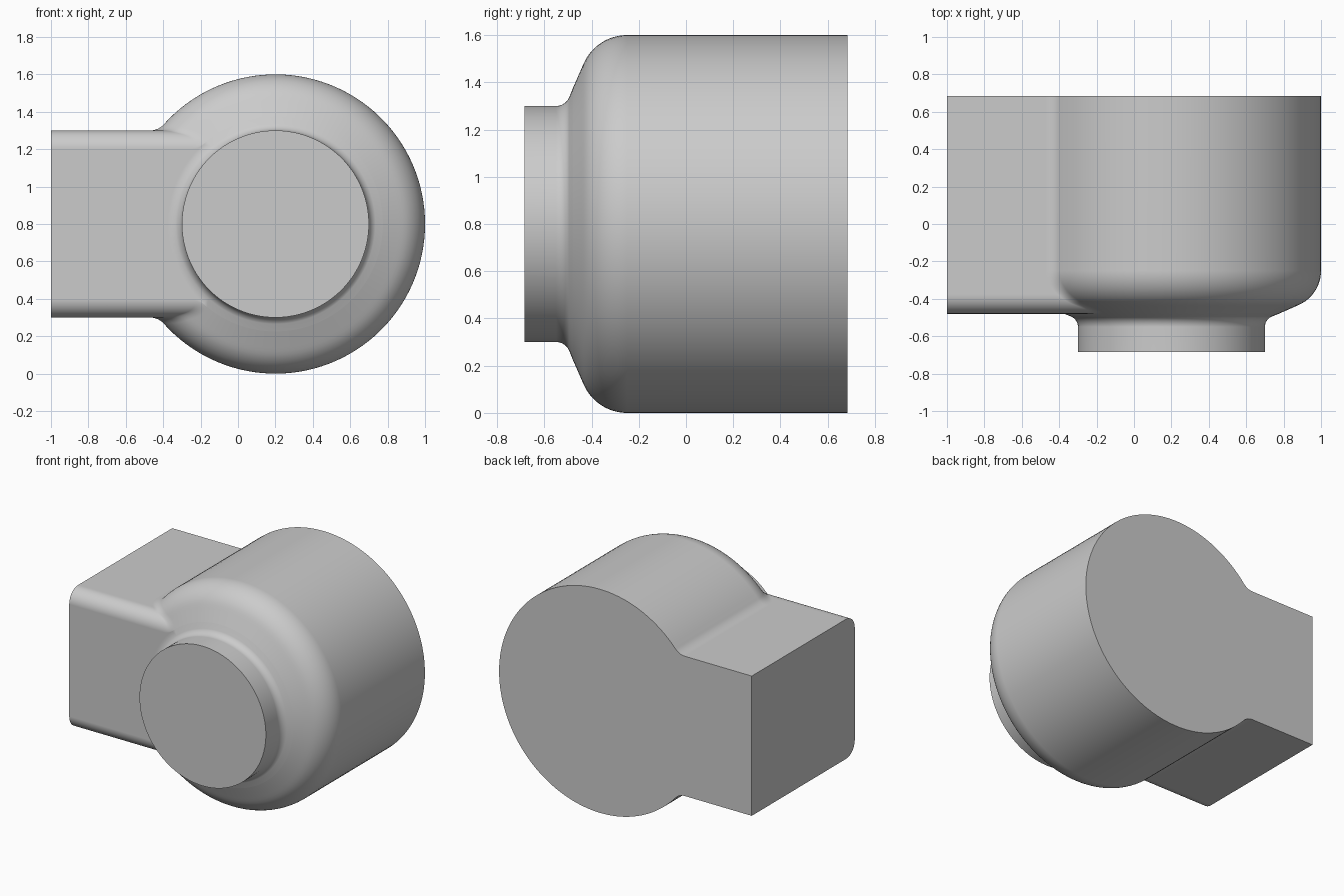
import bpy, bmesh
from math import sin, cos, asin, sqrt, pi, radians

cube = bpy.data.objects.get("Cube")
if cube:
    bpy.data.objects.remove(cube, do_unlink=True)

CX, CZ = 0.2, 0.8            # axis of the round body
BACK, FRONT = 0.685, -0.685
ARM_FRONT, ARM_END = -0.48, -1.0
ROUND = 0.1                  # arm edge rounding and crease fillet
SLOPE = radians(65)
ARC, CREASE, FLAT = 48, 10, 24


def body_radius(y):
    """Radius of the body: cylinder, rounded shoulder, then cone."""
    if y > -0.25:
        return 0.8
    if y > -0.25 - 0.2 * sin(SLOPE):
        return 0.6 + sqrt(0.04 - (y + 0.25) ** 2)
    return 0.6 + 0.2 * cos(SLOPE) + (y + 0.25 + 0.2 * sin(SLOPE)) * 2.27


def arm_half_height(y):
    """Half height of the arm, reduced along its rounded front edges."""
    d = max(0.0, ARM_FRONT + ROUND - y)
    return 0.5 - ROUND + sqrt(max(0.0, ROUND ** 2 - d ** 2))


def section(y):
    """Outline of body and arm, blended by a fillet at the crease."""
    r, h = body_radius(y), arm_half_height(y)
    reach = r + ROUND
    t = pi - asin((h + ROUND) / reach)
    fx = reach * cos(t)
    upper = [(ARM_END - CX, h)]
    for i in range(CREASE):
        a = -pi / 2 + (t - pi / 2) * i / CREASE
        upper.append((fx + ROUND * cos(a), h + ROUND + ROUND * sin(a)))
    for i in range(ARC):
        a = t * (1 - i / ARC)
        upper.append((r * cos(a), r * sin(a)))
    lower = [(x, -z) for x, z in reversed(upper)]
    return upper + [(r, 0)] + lower, t


bm = bmesh.new()


def ring(points, y):
    return [bm.verts.new((CX + x, y, CZ + z)) for x, z in points]


def bridge(a, b):
    n = len(a)
    for i in range(n):
        j = (i + 1) % n
        bm.faces.new((a[i], a[j], b[j], b[i]))


# Body and arm, lofted from back to arm front
levels = [BACK]
levels += [y for y in (-0.25 - 0.2 * sin(radians(4 * i)) for i in range(17))
           if y > ARM_FRONT + ROUND + 0.003]
levels += [ARM_FRONT + ROUND - ROUND * sin(pi / 2 * i / 14) for i in range(15)]
rings = []
for y in levels:
    outline, angle = section(y)
    rings.append(ring(outline, y))
for a, b in zip(rings, rings[1:]):
    bridge(a, b)
bm.faces.new(rings[0])

# Flat arm front, bounded by the foot of the nose
last = rings[-1]
first = 1 + CREASE
visible = last[first:len(last) - first]
r0 = body_radius(ARM_FRONT)
hidden_angles = [-angle - (2 * pi - 2 * angle) * i / FLAT for i in range(1, FLAT)]
hidden = ring([(r0 * cos(a), r0 * sin(a)) for a in hidden_angles], ARM_FRONT)
bm.faces.new(last[len(last) - first - 1:] + last[:first + 1] + hidden[::-1])

# Nose: cone, small fillet and straight boss
angles = [angle * (1 - i / ARC) for i in range(2 * ARC + 1)] + hidden_angles
previous = visible + hidden
steps = 8
profile = []
for i in range(steps + 1):
    a = radians(115 + 65 * i / steps)
    profile.append((0.56 + 0.06 * cos(a), -0.55 + 0.06 * sin(a)))
profile.append((0.5, FRONT))
for r, y in profile:
    current = ring([(r * cos(a), r * sin(a)) for a in angles], y)
    bridge(previous, current)
    previous = current
bm.faces.new(previous)

bmesh.ops.recalc_face_normals(bm, faces=bm.faces)
mesh = bpy.data.meshes.new("housing")
bm.to_mesh(mesh)
bm.free()
housing = bpy.data.objects.new("housing", mesh)
bpy.context.collection.objects.link(housing)

# Smooth shading with flat ends kept crisp
bpy.ops.object.select_all(action='DESELECT')
housing.select_set(True)
bpy.context.view_layer.objects.active = housing
bpy.ops.object.shade_smooth_by_angle(angle=radians(32))
weighted = housing.modifiers.new("weighted_normals", 'WEIGHTED_NORMAL')
weighted.keep_sharp = True
